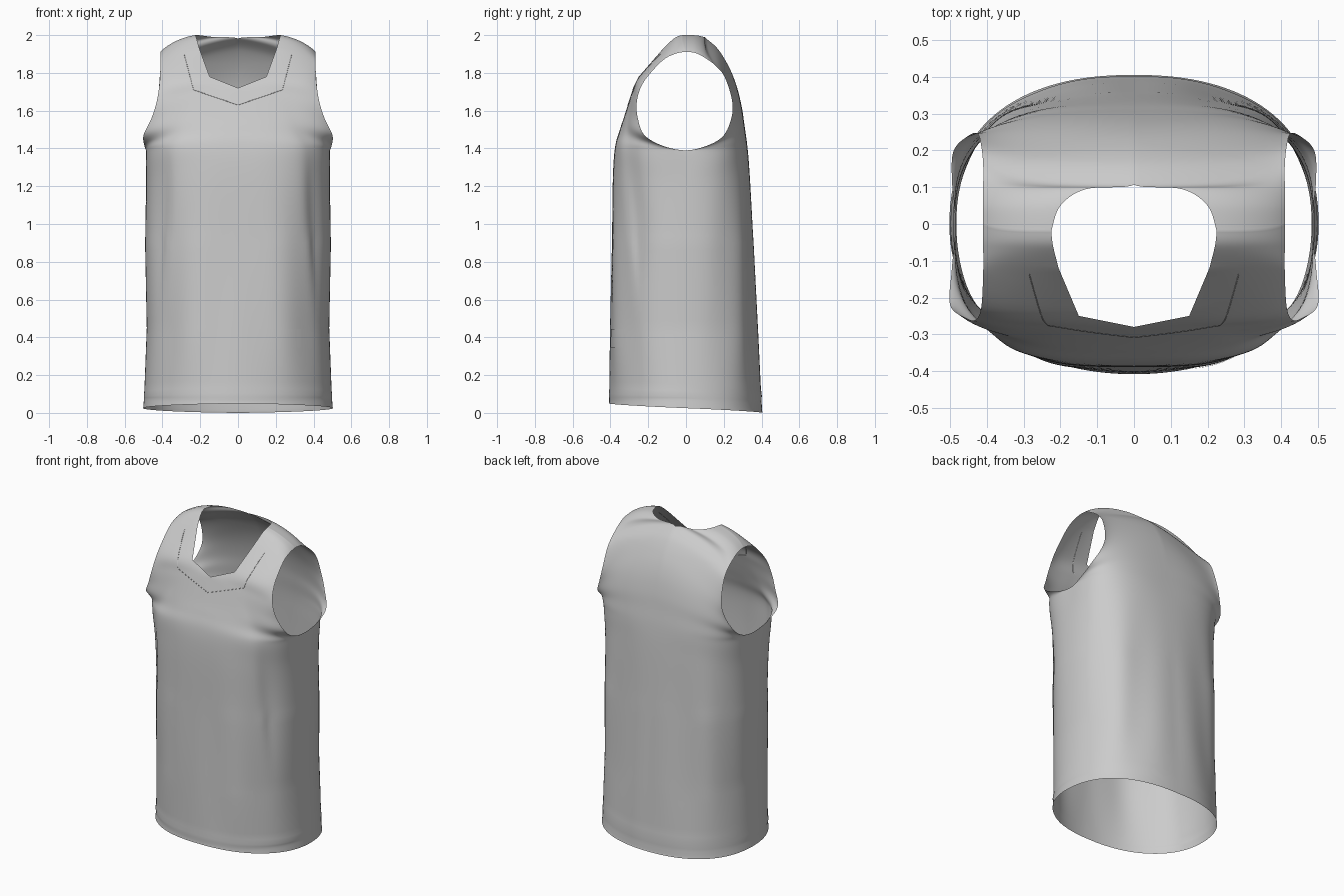
import bpy, bmesh, math
from mathutils import Vector
from mathutils.bvhtree import BVHTree

if "Cube" in bpy.data.objects:
    bpy.data.objects.remove(bpy.data.objects["Cube"])

# Rows run hem to shoulder: centre/neckline point, then side seam/armhole point
SEAM = [(.502, 0, .025), (.497, 0, .085), (.483, 0, .45), (.492, 0, .9), (.487, 0, 1.24), (.485, 0, 1.39)]
SHOULDER_IN, SHOULDER_OUT = (.225, -.02, 2.0), (.41, 0, 1.912)
FRONT_IN = [(0, -.408, .05), (0, -.406, .105), (0, -.402, .45), (0, -.392, .9), (0, -.387, 1.25),
            (0, -.375, 1.41), (0, -.35, 1.5), (0, -.327, 1.57), (0, -.305, 1.64), (0, -.28, 1.72),
            (.15, -.25, 1.78), (.205, -.12, 1.93), (.22, -.06, 1.985), SHOULDER_IN]
FRONT_OUT = SEAM + [(.495, -.12, 1.413), (.50, -.22, 1.47), (.458, -.255, 1.56), (.43, -.26, 1.65),
                    (.415, -.225, 1.75), (.41, -.13, 1.86), (.41, -.06, 1.90), SHOULDER_OUT]
BACK_IN = [(0, .405, 0), (0, .40, .06), (0, .38, .45), (0, .357, .9), (0, .338, 1.25),
           (0, .325, 1.41), (0, .31, 1.52), (0, .295, 1.62), (0, .268, 1.73), (0, .228, 1.83),
           (0, .17, 1.925), (0, .107, 1.982), (.13, .095, 1.99), (.20, .05, 1.999), SHOULDER_IN]
BACK_OUT = SEAM + [(.495, .12, 1.418), (.49, .20, 1.47), (.45, .24, 1.56), (.425, .245, 1.65),
                   (.415, .21, 1.77), (.41, .16, 1.835), (.41, .10, 1.88), (.41, .05, 1.905), SHOULDER_OUT]
COLS, SUB, ARMPIT = 32, 8, 5


def spline(pts, i, t, sharp=(), mirror=-1):
    """Catmull-Rom segment, straightened at sharp points, symmetric in y at the mirror point."""
    p = [Vector(v) for v in pts]
    b, c = p[i], p[i + 1]
    a = b if i == 0 or i in sharp else p[i - 1]
    if i == mirror:
        a = Vector((c.x, -c.y, c.z))
    d = c if i + 2 >= len(p) or i + 1 in sharp else p[i + 2]
    return .5 * (2 * b + (c - a) * t + (2 * a - 5 * b + 4 * c - d) * t * t + (3 * b - a - 3 * c + d) * t ** 3)


def row_point(p0, soft, p3, r, u, front):
    """Point across one row: boxy around the chest, rounder at the hem, flatter on the yoke."""
    f = min(max((r - 4) / 4, 0), 1)
    f = f * f * (3 - 2 * f)
    h = max(0, min(1, (1.2 - p3.z) / 1.1))
    g = math.exp(-((r - 5.1) / .8) ** 2)          # fullness just below the armhole
    w, dz, dy = p3.x - soft.x, p3.z - soft.z, soft.y - p3.y
    full = (.86 - .20 * h) if front else (.78 - .08 * h)
    k1 = .65 - (.12 if front else .06) * h
    k1, k2, q = k1 + (.4 - k1) * f, 1.0 - .2 * f + .09 * g, full + (1.03 - full) * f + .08 * g
    p1 = Vector((soft.x + k1 * w, soft.y * 1.01, soft.z + .12 * dz))
    p2 = Vector((soft.x + k2 * w, p3.y + q * dy, soft.z + .55 * dz))
    v = 1 - u
    return p0 * v ** 3 + p1 * (3 * u * v * v) + p2 * (3 * u * u * v) + p3 * u ** 3


def drape(p, u, front):
    """Soft cloth folds, a pinch running down from the armhole, and the hem ridge."""
    edge = math.sin(math.pi * u)
    if front:
        s = u - .6 - .15 * (1.1 - p.z)
        d = math.exp(-(s / (.07 if s < 0 else .17)) ** 2)
        d *= .03 * math.exp(-((p.z - 1.03) / .36) ** 2) * edge
        p += Vector((-.7, .7, 0)) * d
    body = max(0, min(1, (1.4 - p.z) / .5)) * max(0, min(1, p.z / .4))
    p.y += .008 * edge * body * math.sin(13 * u + 1.8 * p.z)
    ridge = 1 + .008 * math.exp(-((p.z - .095) / .012) ** 2)
    return Vector((p.x * ridge, p.y * ridge, p.z))


def panel(bm, inner, outer, sharp_in, front):
    grid = []
    for n in range((len(inner) - 1) * SUB + 1):
        i = min(n // SUB, len(inner) - 2)
        t = n / SUB - i
        p0, soft = spline(inner, i, t, sharp_in), spline(inner, i, t)
        p0.x, soft.x = max(p0.x, 0), max(soft.x, 0)
        p3 = spline(outer, i, t, range(ARMPIT + 1), ARMPIT)
        grid.append([bm.verts.new(drape(row_point(p0, soft, p3, i + t, c / COLS, front), c / COLS, front))
                     for c in range(COLS + 1)])
    for a, b in zip(grid, grid[1:]):
        for c in range(COLS):
            bm.faces.new((a[c], a[c + 1], b[c + 1], b[c]))


def finish(name, bm):
    me = bpy.data.meshes.new(name)
    bm.to_mesh(me)
    ob = bpy.data.objects.new(name, me)
    bpy.context.collection.objects.link(ob)
    for f in me.polygons:
        f.use_smooth = True
    return ob


# Shirt: right half front and back panels joined at seam and shoulder, then mirrored
bm = bmesh.new()
panel(bm, FRONT_IN, FRONT_OUT, range(9, 12), True)
panel(bm, BACK_IN, BACK_OUT, (), False)
bmesh.ops.remove_doubles(bm, verts=bm.verts, dist=.0005)
for v in bm.verts:
    if v.co.x < .0005:
        v.co.x = 0
bmesh.ops.recalc_face_normals(bm, faces=bm.faces)
if sum(f.normal.y * f.calc_center_median().y * f.calc_area() for f in bm.faces) < 0:
    bmesh.ops.reverse_faces(bm, faces=bm.faces)
# Ease the chest-to-yoke transition, leaving every open edge in place
inside = [v for v in bm.verts if not v.is_boundary and .9 < v.co.z < 1.85]
for _ in range(6):
    bmesh.ops.smooth_vert(bm, verts=inside, factor=.5, use_axis_x=True, use_axis_y=True, use_axis_z=True)
tree = BVHTree.FromBMesh(bm)
shirt = finish("sleeveless_shirt", bm)
shirt.modifiers.new("Mirror", 'MIRROR').use_clip = True


def on_front(x, z, lift):
    hit = tree.ray_cast(Vector((max(abs(x), .001), -2, z)), Vector((0, 1, 0)))[0]
    return Vector((x, hit.y - lift, z))


# Small plain patch near the hem
bm = bmesh.new()
g = [[bm.verts.new(on_front(.11 + .022 * i, .345 + .1 * j / 4, .003)) for i in range(11)] for j in range(5)]
for a, b in zip(g, g[1:]):
    for i in range(10):
        bm.faces.new((a[i], a[i + 1], b[i + 1], b[i]))
finish("hem_patch", bm)

# Stitch line following the neckline
path = [(-.285, 1.90), (-.235, 1.71), (0, 1.63), (.235, 1.71), (.285, 1.90)]
cu = bpy.data.curves.new("neck_stitching", 'CURVE')
cu.dimensions, cu.bevel_depth, cu.bevel_resolution = '3D', .0015, 1
pts = [on_front(a[0] + (b[0] - a[0]) * k / 10, a[1] + (b[1] - a[1]) * k / 10, 0)
       for a, b in zip(path, path[1:]) for k in range(11)]
sp = cu.splines.new('POLY')
sp.points.add(len(pts) - 1)
for s, p in zip(sp.points, pts):
    s.co = (*p, 1)
bpy.context.collection.objects.link(bpy.data.objects.new("neck_stitching", cu))
